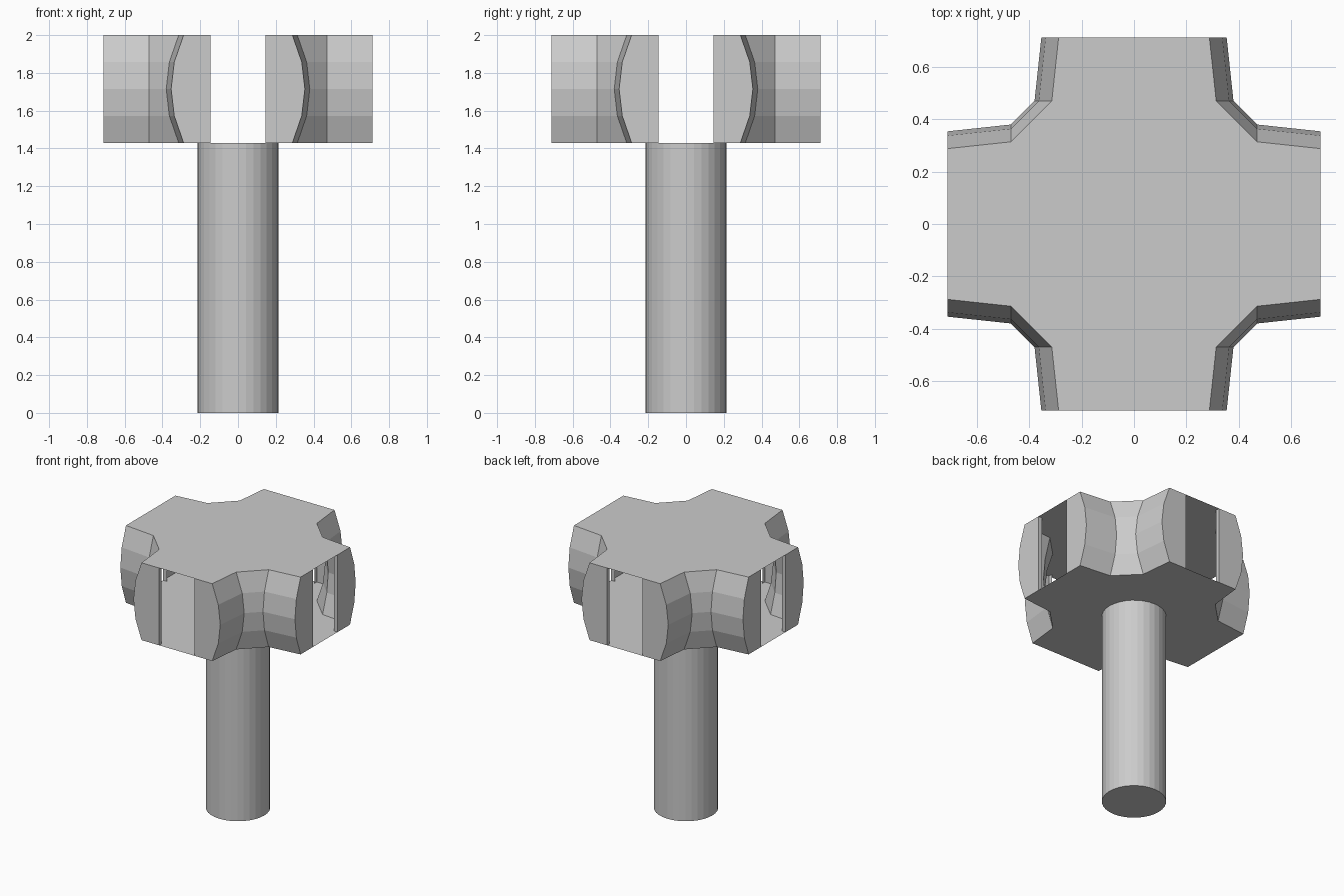
import bpy, bmesh, math

if "Cube" in bpy.data.objects:
    bpy.data.objects.remove(bpy.data.objects["Cube"])

Z0, Z1 = 1.43, 2.0      # head bottom and top
END = 0.712             # reach of each arm
SLOT = 0.145            # half width of the opening in each arm end
LIP = 0.03              # depth of the lip around each opening
BULGE = 0.066
STEPS = 4


def turn(p, k):
    # quarter turns about z
    x, y = p
    for _ in range(k):
        x, y = -y, x
    return (x, y)


def finish(bm, name):
    mesh = bpy.data.meshes.new(name)
    bm.to_mesh(mesh)
    bm.free()
    obj = bpy.data.objects.new(name, mesh)
    bpy.context.collection.objects.link(obj)
    return obj


def level(i):
    # height and sideways bulge of ring i
    t = i / STEPS
    return Z0 + (Z1 - Z0) * t, BULGE * (1 - (2 * t - 1) ** 2)


# Hollow cross-shaped head
bm = bmesh.new()
rings = []
for i in range(STEPS + 1):
    z, b = level(i)
    ring = []
    for k in range(4):
        corner = [(END, 0.288 + b), (0.47, 0.314 + b),
                  (0.314 + b, 0.47), (0.288 + b, END)]
        ring += [bm.verts.new((*turn(p, k), z)) for p in corner]
    rings.append(ring)

# Concave corner walls, leaving the arm ends open
for lo, hi in zip(rings, rings[1:]):
    for j in range(16):
        if j % 4 != 3:
            n = (j + 1) % 16
            bm.faces.new((lo[j], lo[n], hi[n], hi[j]))

# Thin floor and top
bm.faces.new(rings[0][::-1])
bm.faces.new(rings[-1])

# End plates on both sides of each opening, with a small inward lip
for k in range(4):
    for side in (0, 3):
        edge = [ring[4 * k + side] for ring in rings]
        p = (END, SLOT) if side == 0 else (SLOT, END)
        q = (END - LIP, SLOT) if side == 0 else (SLOT, END - LIP)
        a0, a1 = (bm.verts.new((*turn(p, k), z)) for z in (Z0, Z1))
        b0, b1 = (bm.verts.new((*turn(q, k), z)) for z in (Z0, Z1))
        plate = [a0] + edge + [a1]
        lip = [b0, a0, a1, b1]
        if side == 3:
            plate.reverse()
            lip.reverse()
        bm.faces.new(plate)
        bm.faces.new(lip)
finish(bm, "cross_head")

# Round stem
bm = bmesh.new()
bmesh.ops.create_cone(bm, cap_ends=True, segments=32,
                      radius1=0.215, radius2=0.215, depth=Z0)
bmesh.ops.translate(bm, verts=bm.verts, vec=(0, 0, Z0 / 2))
finish(bm, "stem")
